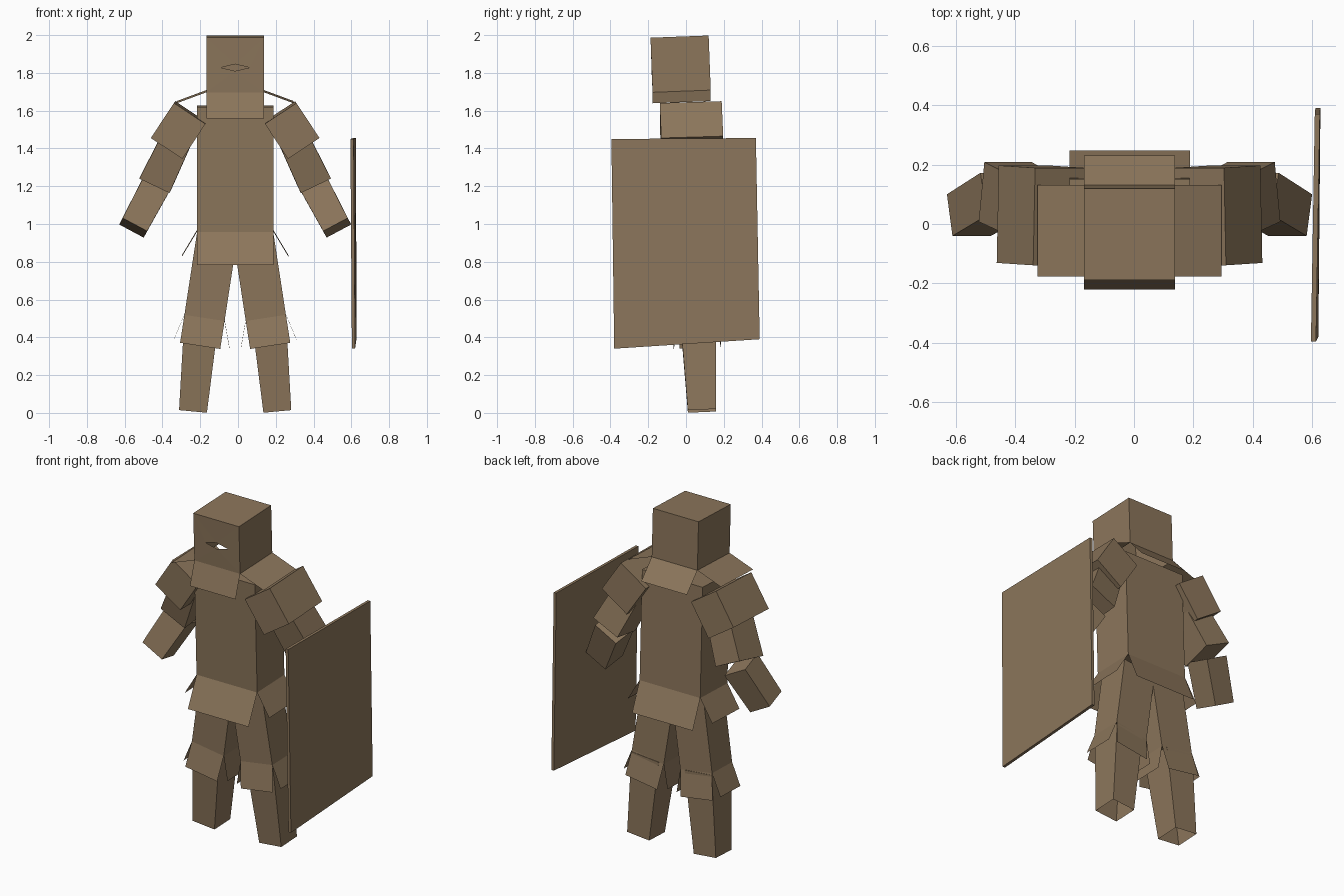
import bpy, bmesh
from mathutils import Vector

if "Cube" in bpy.data.objects:
    bpy.data.objects.remove(bpy.data.objects["Cube"])

mat = bpy.data.materials.new("dull brown")
mat.diffuse_color = (0.262, 0.181, 0.105, 1)
mat.use_nodes = True
mat.node_tree.nodes["Principled BSDF"].inputs["Base Color"].default_value = mat.diffuse_color
CX = -0.015  # the figure's own mirror plane


def make(name, verts, faces, solid=True):
    bm = bmesh.new()
    vs = [bm.verts.new(v) for v in verts]
    for f in faces:
        bm.faces.new([vs[i] for i in f])
    if solid:
        bmesh.ops.recalc_face_normals(bm, faces=bm.faces)
    me = bpy.data.meshes.new(name)
    bm.to_mesh(me)
    bm.free()
    me.materials.append(mat)
    ob = bpy.data.objects.new(name, me)
    bpy.context.collection.objects.link(ob)
    return ob


SIDES = [(0, 1, 5, 4), (1, 2, 6, 5), (2, 3, 7, 6), (3, 0, 4, 7)]
TOP, BOTTOM = (4, 5, 6, 7), (3, 2, 1, 0)


def corners(p0, p1, s0, s1):
    """Eight corners of a tapered box running from p0 (low) to p1 (high)."""
    p0, p1 = Vector(p0), Vector(p1)
    az = (p1 - p0).normalized()
    ax = Vector((0, 1, 0)).cross(az).normalized()
    ay = az.cross(ax)
    return [p + ax * (i * s[0] / 2) + ay * (j * s[1] / 2)
            for p, s in ((p0, s0), (p1, s1))
            for i, j in ((-1, -1), (1, -1), (1, 1), (-1, 1))]


def box(name, p0, p1, s0, s1=None, open_bottom=False):
    v = corners(p0, p1, s0, s1 or s0)
    make(name, v, SIDES + [TOP] + ([] if open_bottom else [BOTTOM]))
    return v


def skirt(name, v, front, back, left, right):
    """Four thin flaps hanging from the bottom edges of a box."""
    for label, a, b, off in (("front", 0, 1, front), ("right", 1, 2, right),
                             ("back", 2, 3, back), ("left", 3, 0, left)):
        o = Vector(off)
        make(f"{name}_{label}_flap", [v[a], v[b], v[b] + o, v[a] + o],
             [(0, 1, 2, 3)], solid=False)


# helmet: open below, with a diamond eye slit in the front
h = corners((CX, -0.023, 1.703), (CX, -0.034, 1.992), (0.305, 0.308), (0.305, 0.308))
mid = (h[0] + h[1] + h[4] + h[5]) / 4
mid.z = 1.828
slit = [mid + Vector(d) for d in ((-0.076, 0, 0), (0, 0, -0.018), (0.076, 0, 0), (0, 0, 0.018))]
L, B, R, T = 8, 9, 10, 11
front = [(0, 1, B), (1, R, B), (1, 5, R), (5, T, R), (5, 4, T), (4, L, T), (4, 0, L), (0, B, L)]
make("helmet", h + slit, SIDES[1:] + [TOP] + front)
skirt("neck_guard", h, (0, -0.043, -0.138), (0, 0.1, -0.11),
      (-0.157, 0, -0.058), (0.157, 0, -0.058))

# torso and hip flaps
t = box("torso", (CX, 0.045, 0.963), (CX, 0.022, 1.623), (0.405, 0.26))
skirt("hip", t, (0, -0.083, -0.176), (0, 0.072, -0.17),
      (-0.08, 0, -0.133), (0.08, 0, -0.133))

# arms and legs, mirrored
for s, side in ((-1, "left"), (1, "right")):
    def P(x, y, z):
        return (CX + s * x, y, z)
    box(side + "_shoulder_guard", P(0.36, 0.033, 1.405), P(0.2375, 0.025, 1.59), (0.2, 0.328))
    box(side + "_upper_arm", P(0.418, 0.108, 1.222), P(0.285, 0.04, 1.5),
        (0.177, 0.205), (0.16, 0.2))
    box(side + "_forearm", P(0.54, 0.03, 0.98), P(0.4225, 0.1, 1.2),
        (0.147, 0.145), (0.157, 0.15))
    k = box(side + "_thigh", P(0.162, 0.06, 0.505), P(0.097, 0.05, 0.93), (0.215, 0.19))
    outer, inner = (s * 0.055, 0, -0.13), (-s * 0.025, 0, -0.145)
    skirt(side + "_knee", k, (s * 0.023, -0.03, -0.148), (s * 0.023, 0.03, -0.148),
          *((outer, inner) if s < 0 else (inner, outer)))
    box(side + "_lower_leg", P(0.223, 0.085, 0.011), P(0.178, 0.064, 0.5),
        (0.148, 0.15), (0.182, 0.19), open_bottom=True)

# big flat shield on the right, slightly skewed
outline = [(0.611, -0.38, 0.34), (0.618, 0.39, 0.39), (0.616, 0.37, 1.455), (0.603, -0.395, 1.45)]
make("shield", [Vector(p) + Vector((d, 0, 0)) for d in (-0.008, 0.009) for p in outline],
     SIDES + [TOP, BOTTOM])
